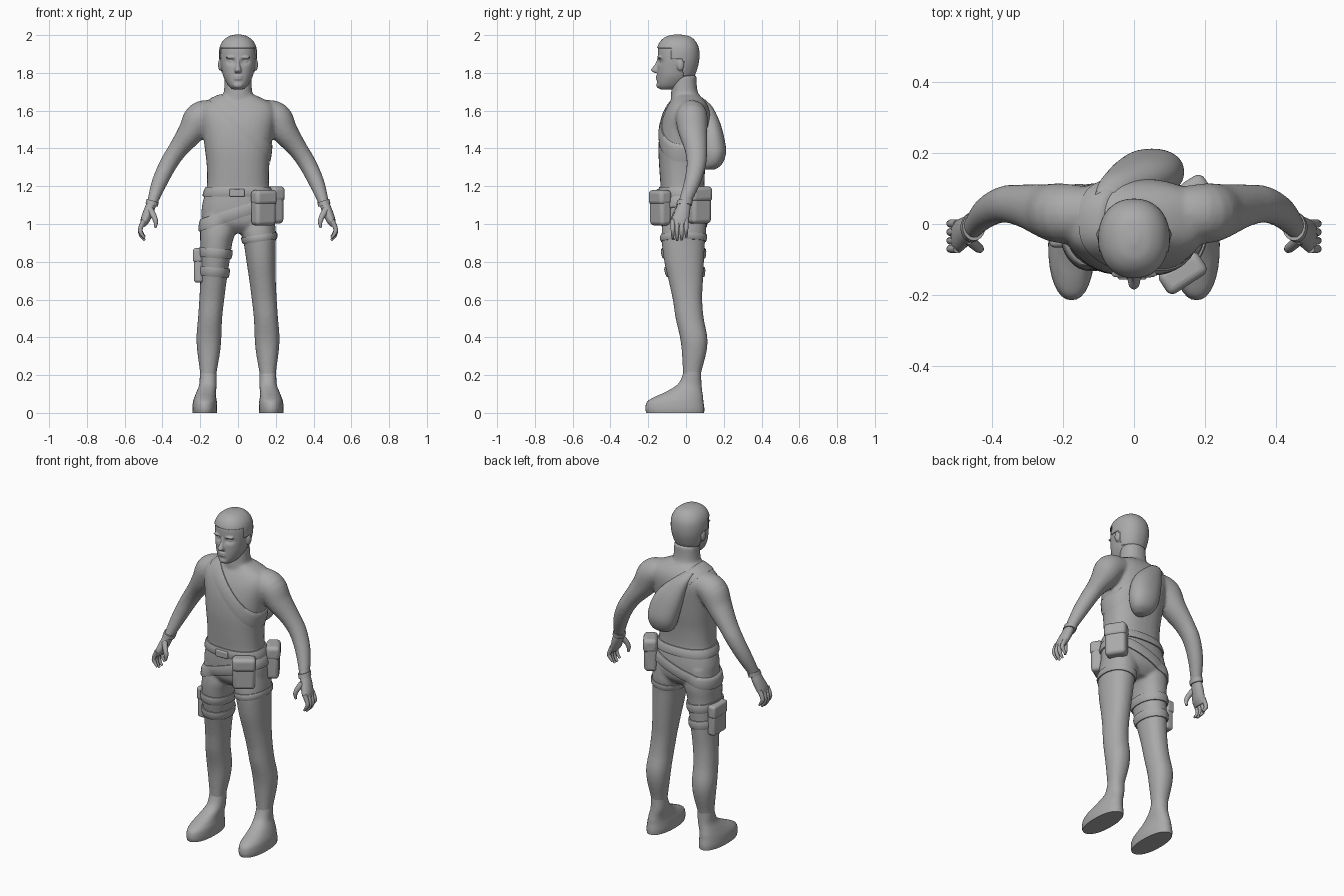
import bpy, bmesh, math
from mathutils import Vector, Matrix
from mathutils.bvhtree import BVHTree

if "Cube" in bpy.data.objects:
    bpy.data.objects.remove(bpy.data.objects["Cube"])

grey = bpy.data.materials.new("plain_grey")
grey.diffuse_color = (0.4, 0.4, 0.4, 1)
grey.use_nodes = True
grey.node_tree.nodes["Principled BSDF"].inputs["Base Color"].default_value = grey.diffuse_color


def spline(rows, steps):
    """Catmull-Rom interpolation of rows of numbers."""
    out = []
    for i in range(len(rows) - 1):
        a, b, c, d = (rows[max(0, min(len(rows) - 1, i + k))] for k in (-1, 0, 1, 2))
        for s in range(steps):
            t = s / steps
            out.append([0.5 * (2 * q + (r - p) * t + (2 * p - 5 * q + 4 * r - u) * t * t
                        + (3 * q - p - 3 * r + u) * t ** 3) for p, q, r, u in zip(a, b, c, d)])
    return out + [list(rows[-1])]


def skin(bm, rings):
    vs = [[bm.verts.new(p) for p in ring] for ring in rings]
    n = len(vs[0])
    for a, b in zip(vs, vs[1:]):
        for i in range(n):
            bm.faces.new((a[i], a[(i + 1) % n], b[(i + 1) % n], b[i]))
    bm.faces.new(vs[0])
    bm.faces.new(vs[-1])


def oval(n, power):
    for i in range(n):
        c, s = math.cos(2 * math.pi * i / n), math.sin(2 * math.pi * i / n)
        yield (math.copysign(abs(c) ** (2 / power), c), math.copysign(abs(s) ** (2 / power), s))


def stack(bm, rows, side=1, power=2.2, n=32, steps=4):
    """Level oval slices, each (z, x0, x1, y0, y1)."""
    skin(bm, [[(side * ((x0 + x1) + (x1 - x0) * u) / 2, ((y0 + y1) + (y1 - y0) * v) / 2, z)
               for u, v in oval(n, power)] for z, x0, x1, y0, y1 in spline(rows, steps)])


def tube(bm, rows, side=1, n=20, steps=4):
    """Oval tube along a path, each row (x, y, z, radius, y radius)."""
    pts, rings = spline(rows, steps), []
    for i, (x, y, z, ru, ry) in enumerate(pts):
        a, b = pts[max(0, i - 1)], pts[min(len(pts) - 1, i + 1)]
        t = Vector((b[0] - a[0], 0, b[2] - a[2])).normalized()
        rings.append([(side * (x + t.z * ru * u), y + ry * v, z - t.x * ru * u) for u, v in oval(n, 2)])
    skin(bm, rings)


def ball(bm, pos, size):
    bmesh.ops.create_uvsphere(bm, u_segments=24, v_segments=14, radius=1,
                              matrix=Matrix.Translation(pos) @ Matrix.Diagonal((*size, 1)))


def part(name, bm, voxel=0, smooth=4, angle=60):
    bmesh.ops.recalc_face_normals(bm, faces=bm.faces)
    me = bpy.data.meshes.new(name)
    bm.to_mesh(me)
    bm.free()
    ob = bpy.data.objects.new(name, me)
    bpy.context.collection.objects.link(ob)
    me.materials.append(grey)
    bpy.context.view_layer.objects.active = ob
    ob.select_set(True)
    bpy.ops.object.shade_smooth_by_angle(angle=math.radians(angle))
    ob.select_set(False)
    if voxel:
        m = ob.modifiers.new("blend", 'REMESH')
        m.mode, m.voxel_size, m.use_smooth_shade = 'VOXEL', voxel, True
        m = ob.modifiers.new("soften", 'SMOOTH')
        m.factor, m.iterations = 0.5, smooth
    return ob


def band(name, tree, centre, normal, width, thick=0.008, reach=0.5):
    """Strap hugging a surface where a tilted plane cuts it."""
    normal = Vector(normal).normalized()
    u = Vector((0, 1, 0)).cross(normal).normalized()
    v = normal.cross(u)
    bm, loops = bmesh.new(), []
    for i in range(64):
        a = 2 * math.pi * i / 64
        d = u * math.cos(a) + v * math.sin(a)
        loop = []
        for off, lift in ((-.5, -.01), (-.5, thick * .6), (-.25, thick), (.25, thick), (.5, thick * .6), (.5, -.01)):
            c = Vector(centre) + normal * width * off
            hit = tree.ray_cast(c + d * reach, -d)[0] or c + d * 0.1
            loop.append(bm.verts.new(hit + d * lift))
        loops.append(loop)
    for a, b in zip(loops, loops[1:] + loops[:1]):
        for k in range(6):
            bm.faces.new((a[k], a[(k + 1) % 6], b[(k + 1) % 6], b[k]))
    return part(name, bm)


def pouch(name, pos, size, turn, flap=True):
    bm = bmesh.new()
    x, y, z = size
    boxes = [((0, 0, 0), (x, y, z))]
    if flap:
        boxes.append(((0, -0.004, z * 0.3), (x * 1.06, y * 1.06, z * 0.42)))
    for p, s in boxes:
        bmesh.ops.create_cube(bm, size=1, matrix=Matrix.Translation(p) @ Matrix.Diagonal((*s, 1)))
    bmesh.ops.transform(bm, verts=bm.verts,
                        matrix=Matrix.Translation(pos) @ Matrix.Rotation(math.radians(turn), 4, 'Z'))
    ob = part(name, bm)
    m = ob.modifiers.new("round", 'BEVEL')
    m.width, m.segments = min(size) * 0.3, 4


# Body: torso, neck, legs and arms blended together
torso = [(.95, -.12, .12, -.08, .07), (1.0, -.185, .185, -.125, .11), (1.08, -.193, .193, -.135, .115),
         (1.15, -.178, .178, -.135, .108), (1.2, -.165, .165, -.135, .098), (1.3, -.165, .165, -.142, .102),
         (1.4, -.176, .176, -.146, .115), (1.5, -.19, .19, -.138, .125), (1.58, -.205, .205, -.118, .128),
         (1.63, -.19, .19, -.095, .115), (1.665, -.13, .13, -.075, .09), (1.69, -.07, .07, -.07, .06)]
neck = [(1.6, -.09, .09, -.07, .09), (1.66, -.082, .082, -.08, .08), (1.71, -.074, .074, -.078, .06),
        (1.79, -.07, .07, -.075, .055)]
leg = [(1.08, .03, .185, -.11, .1), (.97, .012, .2, -.128, .108), (.9, .03, .2, -.128, .1),
       (.8, .045, .2, -.115, .095), (.7, .06, .2, -.092, .09), (.6, .073, .205, -.07, .086),
       (.5, .084, .212, -.055, .094), (.4, .088, .22, -.032, .113), (.32, .095, .215, -.022, .108),
       (.2, .115, .2, -.016, .078), (.12, .12, .2, -.016, .075)]
arm = [(.13, .03, 1.59, .07, .075), (.2, .03, 1.562, .085, .085), (.25, .036, 1.485, .07, .077),
       (.318, .052, 1.395, .052, .06), (.37, .055, 1.315, .047, .052), (.418, .032, 1.215, .041, .045),
       (.455, -.008, 1.11, .028, .035), (.46, -.012, 1.09, .028, .036)]
body = bmesh.new()
stack(body, torso, power=2.4)
stack(body, neck)
for s in (-1, 1):
    stack(body, leg, s)
torso_tree = BVHTree.FromBMesh(body)
for s in (-1, 1):
    tube(body, arm, s)
part("body", body, 0.009, 6)

# Boots, hands and glove cuffs
boot = [(0, .112, .24, -.21, .096), (.025, .11, .242, -.215, .097), (.06, .112, .238, -.205, .092),
        (.085, .116, .23, -.165, .09), (.11, .117, .22, -.11, .086), (.15, .113, .205, -.045, .082),
        (.2, .114, .202, -.018, .08), (.24, .115, .2, -.01, .08)]
for s, label in ((-1, "right"), (1, "left")):
    bm = bmesh.new()
    stack(bm, boot, s)
    part(label + "_boot", bm)
    bm = bmesh.new()
    tube(bm, [(.453, -.008, 1.12, .025, .031), (.472, -.018, 1.07, .027, .04),
              (.492, -.032, 1.02, .024, .046), (.505, -.034, .99, .014, .042)], s)
    for y, drop in ((-.07, .012), (-.047, 0), (-.023, .002), (.001, .018)):
        tube(bm, [(.497, y, 1.02, .014, .013), (.517, y, .975, .012, .0115),
                  (.513, y, .94 + drop, .0105, .0105), (.494, y, .913 + drop, .006, .006)], s, 10, 3)
    tube(bm, [(.468, -.04, 1.08, .018, .018), (.445, -.062, 1.04, .015, .015),
              (.435, -.07, 1.01, .012, .012), (.438, -.07, .98, .006, .006)], s, 12, 3)
    part(label + "_hand", bm)
    bm = bmesh.new()
    tube(bm, [(.451, -.006, 1.123, .034, .041), (.458, -.01, 1.1, .033, .042)], s)
    part(label + "_glove_cuff", bm)

# Head with sunken eye sockets, brow, nose, mouth, chin and ears
skull = [(1.713, -.03, .03, -.138, -.05), (1.735, -.053, .053, -.151, -.01), (1.78, -.077, .077, -.153, .035),
         (1.83, -.089, .089, -.152, .056), (1.88, -.095, .095, -.15, .065), (1.93, -.092, .092, -.147, .062),
         (1.965, -.076, .076, -.13, .045), (1.988, -.047, .047, -.1, .016), (1.997, -.012, .012, -.06, -.03)]
bm = bmesh.new()
stack(bm, skull, n=64, steps=8)
for v in bm.verts:
    if v.co.y < -.08:
        d2 = ((abs(v.co.x) - .037) / .022) ** 2 + ((v.co.z - 1.86) / .014) ** 2
        v.co.y += .016 * math.exp(-d2)
stack(bm, [(1.875, -.009, .009, -.152, -.12), (1.845, -.011, .011, -.165, -.12),
           (1.815, -.018, .018, -.186, -.13), (1.8, -.016, .016, -.168, -.13)], n=16)
for z in (1.781, 1.768):
    ball(bm, (0, -.145, z), (.027, .016, .007))
ball(bm, (0, -.138, 1.735), (.028, .02, .018))
for s in (-1, 1):
    ball(bm, (s * .037, -.121, 1.86), (.016, .016, .011))
    ball(bm, (s * .037, -.14, 1.882), (.03, .013, .007))
    ball(bm, (s * .094, -.03, 1.843), (.012, .02, .032))
part("head", bm, 0.0045, 3)

# Short hair shell, lower at the back than over the forehead
bm = bmesh.new()
stack(bm, skull, n=64, steps=8)
low = [v for v in bm.verts if v.co.z < (1.925 if v.co.y < -.085 else 1.87 if v.co.y < -.02 else 1.785)]
bmesh.ops.delete(bm, geom=low, context='VERTS')
hair = part("hair", bm)
m = hair.modifiers.new("thickness", 'SOLIDIFY')
m.thickness, m.offset = 0.006, 1

# Straps and belts
thigh = bmesh.new()
stack(thigh, leg, -1)
thigh_tree = BVHTree.FromBMesh(thigh)
thigh.free()
band("chest_strap", torso_tree, (.02, 0, 1.53), (.7, 0, .7), .07)
band("belt", torso_tree, (0, -.01, 1.17), (0, 0, 1), .05, .012)
band("hip_belt", torso_tree, (0, -.01, 1.06), (-.33, 0, 1), .06, .012)
for z in (.845, .745):
    band("thigh_strap", thigh_tree, (-.122, -.01, z), (.08, 0, 1), .05, .01, .2)
leg_bm = bmesh.new()
stack(leg_bm, leg)
band("trouser_hem", BVHTree.FromBMesh(leg_bm), (.115, -.01, .925), (-.15, 0, 1), .035, .008, .2)
leg_bm.free()

# Pouches, buckle and back bag
pouch("front_pouch", (.135, -.135, 1.085), (.125, .07, .185), 33)
pouch("hip_pouch", (.185, .07, 1.1), (.12, .075, .195), 122)
pouch("thigh_holster", (-.208, .0, .78), (.125, .05, .18), -90)
pouch("buckle", (-.005, -.147, 1.165), (.08, .02, .04), 0, False)
bm = bmesh.new()
stack(bm, [(1.288, .03, .09, .1, .15), (1.31, -.005, .12, .09, .185), (1.35, -.03, .138, .085, .206),
           (1.4, -.045, .14, .08, .212), (1.48, -.065, .12, .08, .197), (1.55, -.08, .075, .08, .175),
           (1.62, -.1, 0, .07, .14), (1.66, -.11, -.05, .06, .1)])
part("back_bag", bm)
